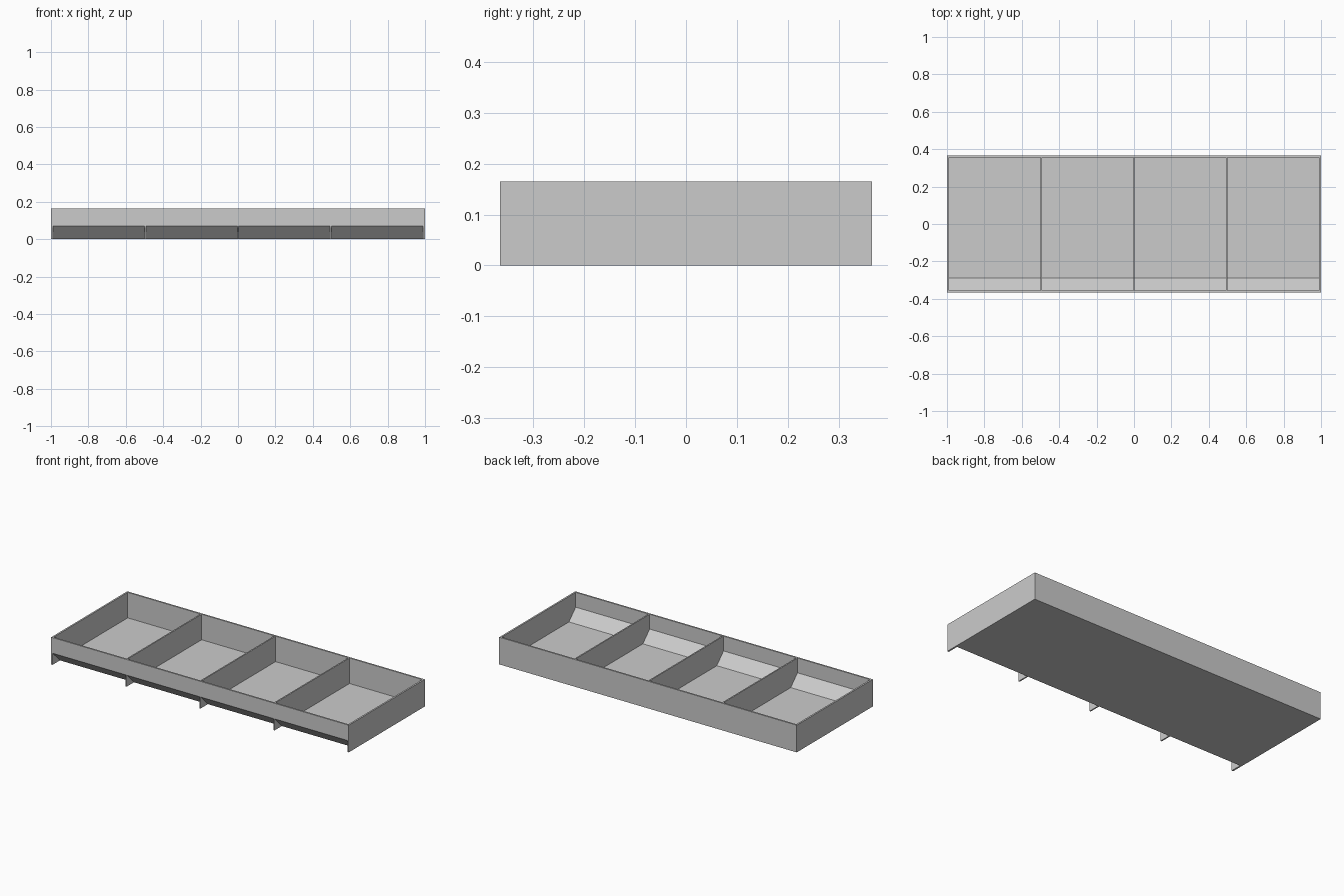
import bpy
import bmesh

if "Cube" in bpy.data.objects:
    bpy.data.objects.remove(bpy.data.objects["Cube"], do_unlink=True)

HALF_X, HALF_Y, HEIGHT = 1.0, 0.365, 0.165
WALL, DIVIDER, BAYS = 0.01, 0.008, 4
LIP = 0.07  # underside of the front panel

grey = bpy.data.materials.new("plain grey")
grey.use_nodes = True
grey.diffuse_color = (0.6, 0.6, 0.6, 1)
grey.node_tree.nodes["Principled BSDF"].inputs["Base Color"].default_value = grey.diffuse_color


def add_prism(bm, profile, x0, x1):
    """Extrude a y-z outline along x."""
    face = bm.faces.new([bm.verts.new((x0, y, z)) for y, z in profile])
    top = bmesh.ops.extrude_face_region(bm, geom=[face])["geom"]
    verts = [v for v in top if isinstance(v, bmesh.types.BMVert)]
    bmesh.ops.translate(bm, verts=verts, vec=(x1 - x0, 0, 0))


def make_object(name, bm):
    bmesh.ops.recalc_face_normals(bm, faces=bm.faces)
    mesh = bpy.data.meshes.new(name)
    bm.to_mesh(mesh)
    bm.free()
    mesh.materials.append(grey)
    obj = bpy.data.objects.new(name, mesh)
    bpy.context.collection.objects.link(obj)
    return obj


# Solid block for the tray
bm = bmesh.new()
add_prism(bm, [(-HALF_Y, 0), (HALF_Y, 0), (HALF_Y, HEIGHT), (-HALF_Y, HEIGHT)],
          -HALF_X, HALF_X)
tray = make_object("divided_tray", bm)

# Four bays with a sloped front floor, and the wedge-shaped gaps below the slopes
inner = HALF_Y - WALL
bay = [(-inner, HEIGHT + 0.1), (-inner, LIP + 0.005), (-0.29, WALL),
       (inner, WALL), (inner, HEIGHT + 0.1)]
wedge = [(-HALF_Y - 0.1, -0.1), (-0.195, -0.1), (-HALF_Y, LIP), (-HALF_Y - 0.1, LIP)]
width = (2 * (HALF_X - WALL) - (BAYS - 1) * DIVIDER) / BAYS
bm = bmesh.new()
for i in range(BAYS):
    x = -HALF_X + WALL + i * (width + DIVIDER)
    add_prism(bm, bay, x, x + width)
    add_prism(bm, wedge, x, x + width)
cutter = make_object("bay_cutter", bm)
cutter.hide_render = True

# Cut the block, keep the result and drop the cutter
cut = tray.modifiers.new("cut bays", 'BOOLEAN')
cut.operation = 'DIFFERENCE'
cut.solver = 'EXACT'
cut.object = cutter
bpy.context.view_layer.objects.active = tray
tray.select_set(True)
bpy.ops.object.modifier_apply(modifier=cut.name)
bpy.data.objects.remove(cutter, do_unlink=True)
